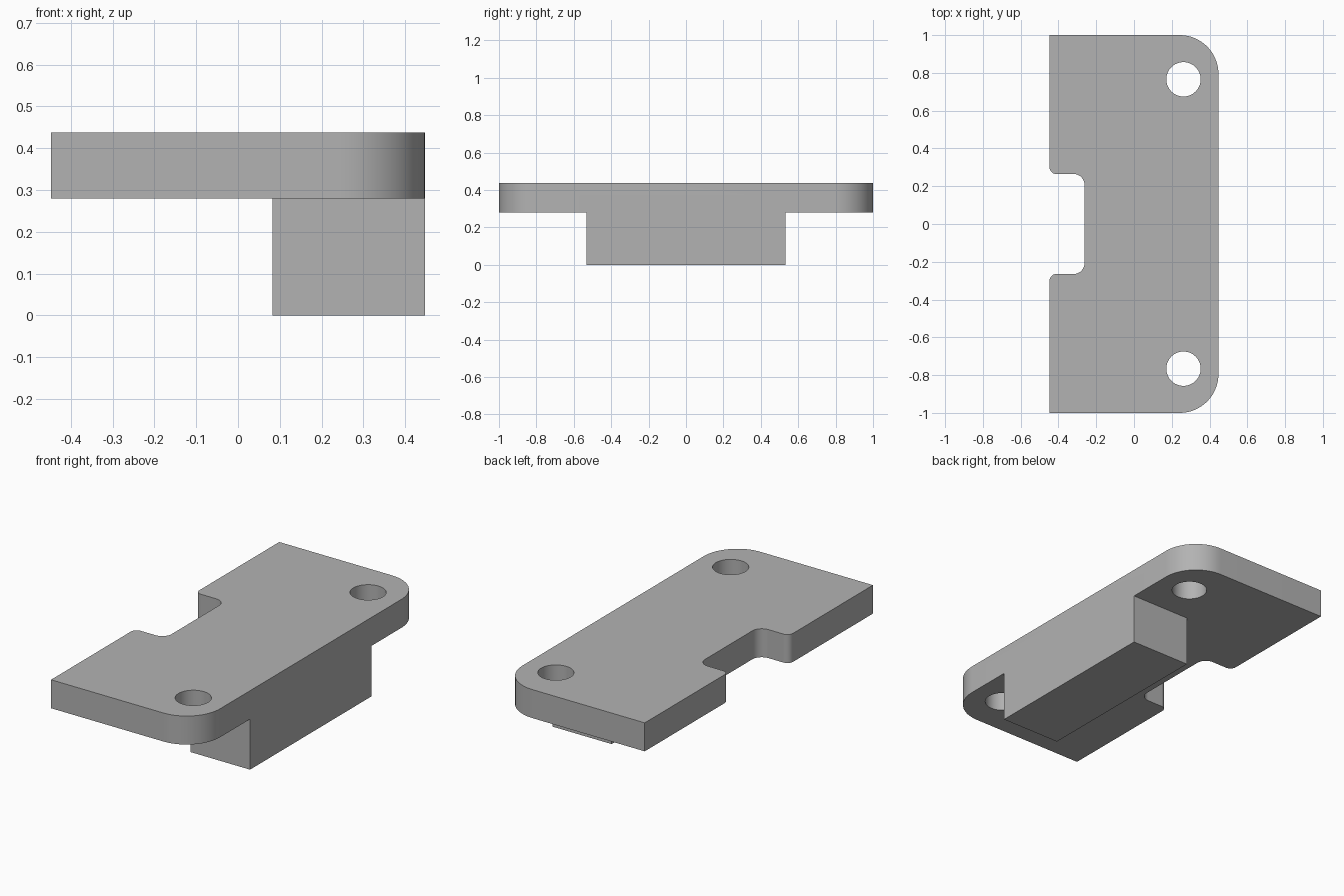
import bpy, bmesh, math
from mathutils import Vector

if "Cube" in bpy.data.objects:
    bpy.data.objects.remove(bpy.data.objects["Cube"], do_unlink=True)

HALF_X, HALF_Y = 0.447, 1.0
PLATE_Z, TOP_Z = 0.28, 0.438

grey = bpy.data.materials.new("plain grey")
grey.use_nodes = True
grey.diffuse_color = (0.45, 0.45, 0.45, 1)
grey.node_tree.nodes["Principled BSDF"].inputs["Base Color"].default_value = (0.45, 0.45, 0.45, 1)


def rounded(corners, steps=16):
    """Outline from (x, y, radius) right-angle corners."""
    points = []
    for i, (x, y, r) in enumerate(corners):
        p = Vector((x, y))
        if r == 0:
            points.append(p)
            continue
        a = (Vector(corners[i - 1][:2]) - p).normalized()
        b = (Vector(corners[(i + 1) % len(corners)][:2]) - p).normalized()
        for k in range(steps + 1):
            t = math.pi / 2 * k / steps
            points.append(p + r * (a * (1 - math.sin(t)) + b * (1 - math.cos(t))))
    return points


def prism(name, outline, z0, z1):
    bm = bmesh.new()
    base = bm.faces.new([bm.verts.new((p[0], p[1], z0)) for p in outline])
    top = bmesh.ops.extrude_face_region(bm, geom=[base])["geom"]
    bmesh.ops.translate(bm, vec=(0, 0, z1 - z0),
                        verts=[v for v in top if isinstance(v, bmesh.types.BMVert)])
    bmesh.ops.recalc_face_normals(bm, faces=bm.faces)
    mesh = bpy.data.meshes.new(name)
    bm.to_mesh(mesh)
    bm.free()
    mesh.materials.append(grey)
    obj = bpy.data.objects.new(name, mesh)
    bpy.context.collection.objects.link(obj)
    return obj


def combine(target, other, operation):
    """Apply an exact boolean and remove the helper."""
    mod = target.modifiers.new(operation.lower(), "BOOLEAN")
    mod.operation, mod.solver, mod.object = operation, "EXACT", other
    bpy.context.view_layer.objects.active = target
    bpy.ops.object.modifier_apply(modifier=mod.name)
    bpy.data.objects.remove(other, do_unlink=True)


# Plate with two rounded corners and a filleted notch
half = [(HALF_X, HALF_Y, 0.205), (-HALF_X, HALF_Y, 0),
        (-HALF_X, 0.265, 0.035), (-0.262, 0.265, 0.058)]
mirrored = [(x, -y, r) for x, y, r in reversed(half)]
plate = prism("mounting_plate", rounded(half + mirrored), PLATE_Z, TOP_Z)

# Block under the plate, flush with its right edge
block = prism("lower_block", [(0.083, -0.533), (HALF_X, -0.533),
                              (HALF_X, 0.533), (0.083, 0.533)], 0, 0.36)
combine(plate, block, "UNION")

# Bolt holes
for side in (-1, 1):
    ring = [(0.262 + 0.091 * math.cos(math.tau * k / 48),
             side * 0.766 + 0.091 * math.sin(math.tau * k / 48)) for k in range(48)]
    combine(plate, prism("hole_cutter", ring, 0.2, 0.5), "DIFFERENCE")

# Smooth the curved walls, keep the edges sharp
bpy.ops.object.select_all(action="DESELECT")
plate.select_set(True)
bpy.context.view_layer.objects.active = plate
bpy.ops.object.shade_smooth_by_angle(angle=math.radians(30))
